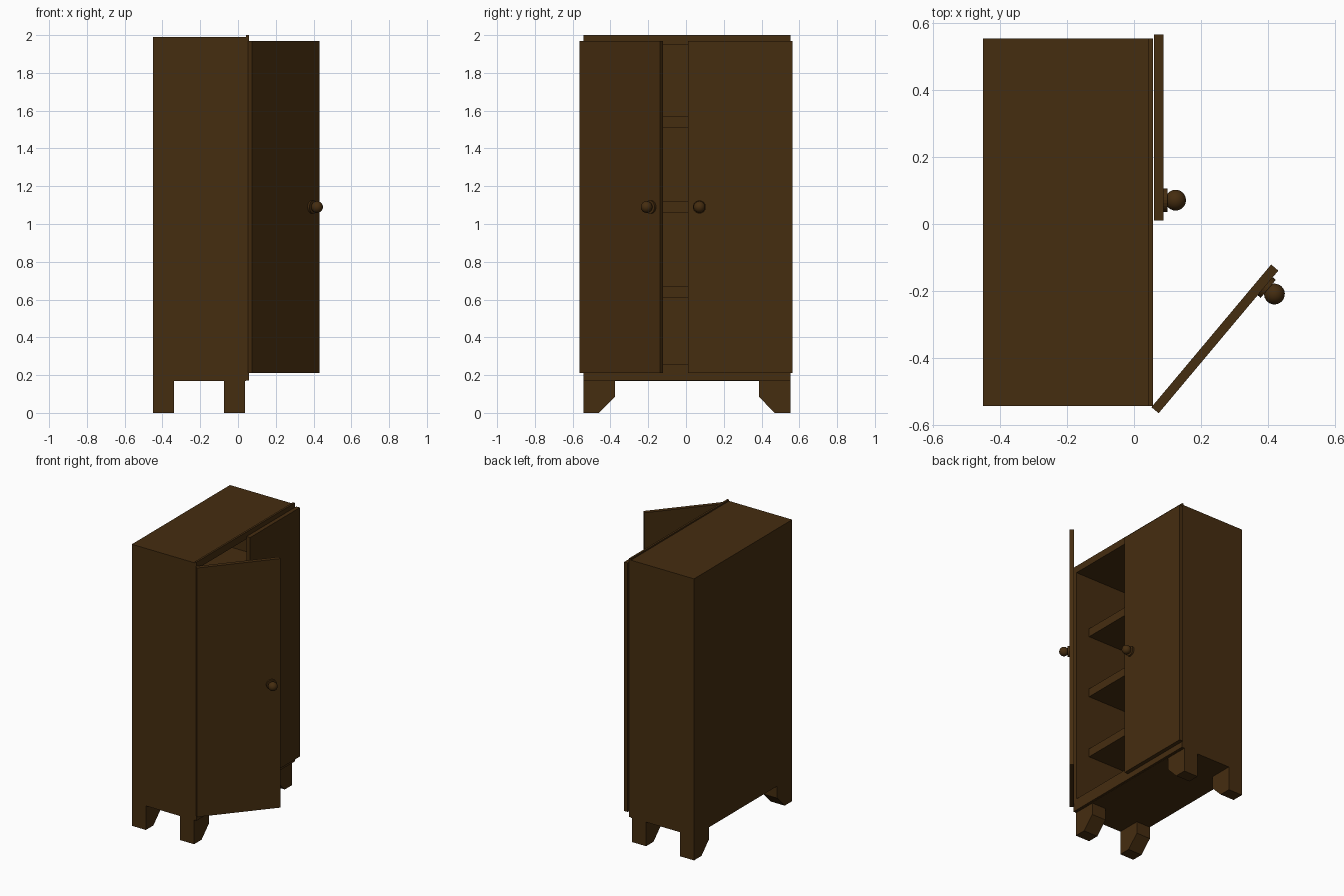
import bpy, bmesh, math
from mathutils import Matrix, Vector

if "Cube" in bpy.data.objects:
    bpy.data.objects.remove(bpy.data.objects["Cube"])

wood = bpy.data.materials.new("dark_brown_wood")
wood.diffuse_color = (0.060, 0.026, 0.005, 1)
wood.use_nodes = True
wood.node_tree.nodes["Principled BSDF"].inputs["Base Color"].default_value = wood.diffuse_color

YL, YR = -0.543, 0.553      # cabinet sides
XB, XF = -0.45, 0.043       # back and front of the carcass


def finish(name, bm):
    bmesh.ops.recalc_face_normals(bm, faces=bm.faces)
    me = bpy.data.meshes.new(name)
    bm.to_mesh(me)
    bm.free()
    me.materials.append(wood)
    ob = bpy.data.objects.new(name, me)
    bpy.context.collection.objects.link(ob)
    return ob


def box(name, x, y, z):
    bm = bmesh.new()
    bmesh.ops.create_cube(bm, size=1)
    for v in bm.verts:
        v.co = Vector(r[0] if c < 0 else r[1] for c, r in zip(v.co, (x, y, z)))
    return finish(name, bm)


def prism(name, profile, x0, x1):
    """Extrude a (y, z) outline along x."""
    bm = bmesh.new()
    f = bm.faces.new([bm.verts.new((x0, y, z)) for y, z in profile])
    r = bmesh.ops.extrude_face_region(bm, geom=[f])
    for v in r["geom"]:
        if isinstance(v, bmesh.types.BMVert):
            v.co.x = x1
    return finish(name, bm)


# carcass panels
box("left_side", (XB, XF), (YL, YL + 0.03), (0.17, 1.99))
box("right_side", (XB, XF), (YR - 0.03, YR), (0.17, 1.99))
box("back_panel", (XB, XB + 0.025), (YL + 0.03, YR - 0.03), (0.17, 1.99))
box("top_panel", (XB + 0.025, XF), (YL + 0.03, YR - 0.03), (1.95, 1.99))
box("floor_panel", (XB + 0.025, XF), (YL + 0.03, YR - 0.03), (0.17, 0.255))

# face frame around the opening
box("frame_top", (XF, 0.057), (YL, YR), (1.95, 2.0))
box("frame_bottom", (XF, 0.057), (YL, YR), (0.172, 0.255))
box("frame_left", (XF, 0.057), (YL, YL + 0.03), (0.255, 1.95))
box("frame_right", (XF, 0.057), (YR - 0.03, YR), (0.255, 1.95))

# shelves, set back from the opening
for i, z in enumerate((0.64, 1.09, 1.54)):
    box(f"shelf_{i + 1}", (XB + 0.025, -0.05), (YL + 0.03, YR - 0.03), (z - 0.03, z + 0.03))

# feet with a slanted inner corner
for side, y0, s in (("left", YL, 1), ("right", YR, -1)):
    outline = [(y0 + s * a, b) for a, b in
               ((0, 0), (0.083, 0), (0.167, 0.085), (0.167, 0.17), (0, 0.17))]
    prism(f"back_{side}_foot", outline, XB, -0.34)
    prism(f"front_{side}_foot", outline, -0.075, 0.037)


# door with knob, hinge at local origin, running along s * y
def door(side, s, place):
    parts = [box(f"{side}_door", (0, 0.028), sorted((0, s * 0.555)), (0.21, 1.97))]
    bm = bmesh.new()
    bmesh.ops.create_cone(bm, cap_ends=True, segments=24, radius1=0.035, radius2=0.035, depth=0.012,
                          matrix=Matrix.Translation((0.034, s * 0.494, 1.09)) @ Matrix.Rotation(math.pi / 2, 4, 'Y'))
    bmesh.ops.create_cone(bm, cap_ends=True, segments=16, radius1=0.014, radius2=0.014, depth=0.03,
                          matrix=Matrix.Translation((0.05, s * 0.494, 1.09)) @ Matrix.Rotation(math.pi / 2, 4, 'Y'))
    parts.append(finish(f"{side}_knob_base", bm))
    bm = bmesh.new()
    bmesh.ops.create_uvsphere(bm, u_segments=24, v_segments=14, radius=0.031,
                              matrix=Matrix.Translation((0.064, s * 0.494, 1.09)))
    for f in bm.faces:
        f.smooth = True
    parts.append(finish(f"{side}_knob", bm))
    for p in parts:
        p.data.transform(place)


door("right", -1, Matrix.Translation((0.060, 0.565, 0)))
door("left", 1, Matrix.Translation((0.052, -0.546, 0)) @ Matrix.Rotation(math.radians(-40), 4, 'Z'))
